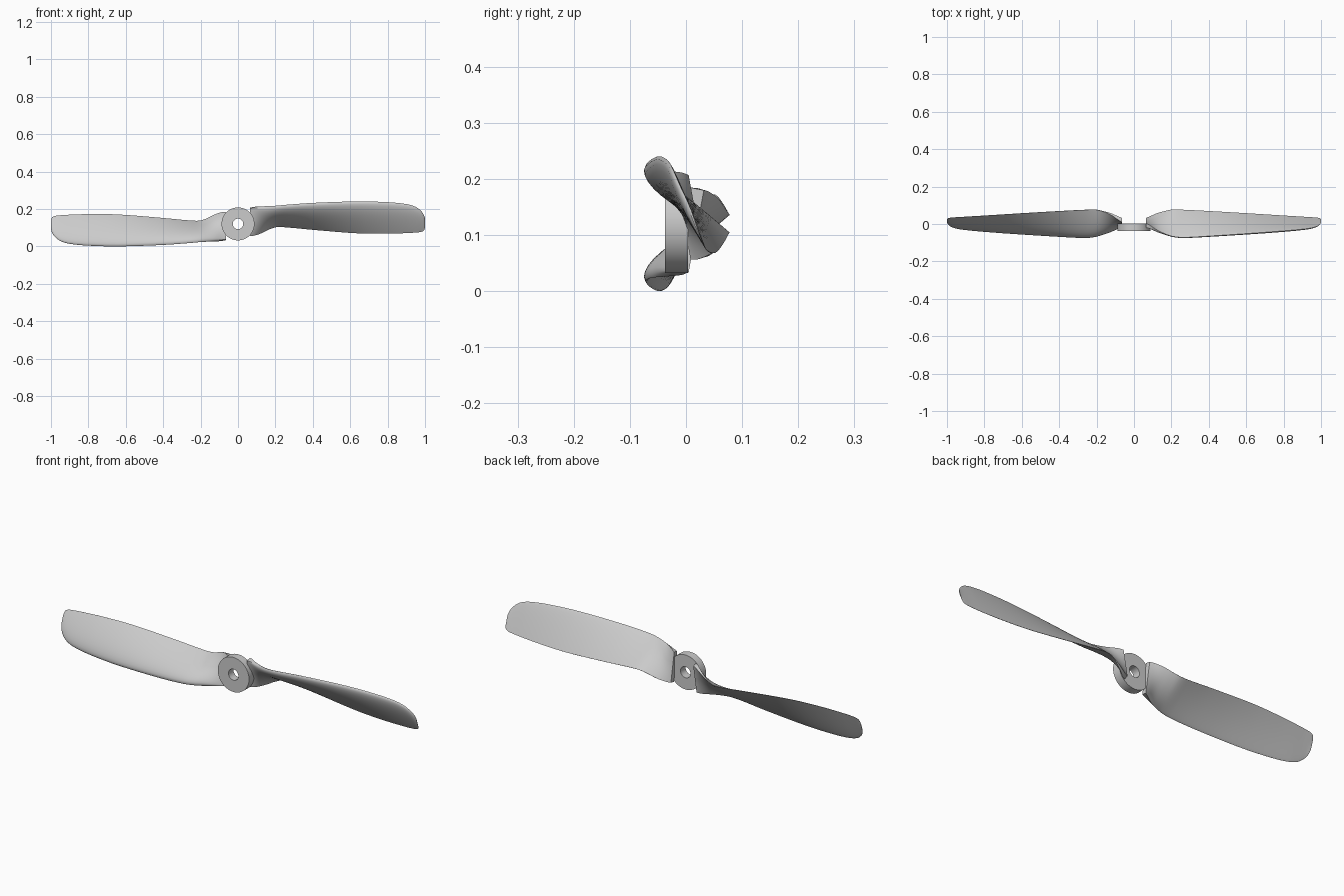
import bpy, bmesh
from math import sin, cos, pi, sqrt
from mathutils import Vector, Matrix

if "Cube" in bpy.data.objects:
    bpy.data.objects.remove(bpy.data.objects["Cube"])

AXIS_Z = 0.12

# blade stations: x, leading edge (y, z), trailing edge (y, z), thickness, root bluntness
STATIONS = [
    (0.063, -0.007, 0.204, 0.020, 0.058, 0.024, 1.0),
    (0.085, -0.016, 0.208, 0.032, 0.060, 0.024, 0.8),
    (0.125, -0.037, 0.211, 0.054, 0.073, 0.024, 0.4),
    (0.165, -0.053, 0.214, 0.068, 0.091, 0.025, 0.1),
    (0.205, -0.066, 0.217, 0.077, 0.103, 0.026, 0.0),
    (0.260, -0.072, 0.222, 0.076, 0.102, 0.026, 0.0),
    (0.400, -0.065, 0.232, 0.069, 0.089, 0.025, 0.0),
    (0.640, -0.049, 0.240, 0.055, 0.070, 0.022, 0.0),
    (0.800, -0.037, 0.236, 0.045, 0.068, 0.019, 0.0),
    (0.900, -0.028, 0.226, 0.039, 0.071, 0.016, 0.0),
    (0.950, -0.021, 0.211, 0.036, 0.074, 0.013, 0.0),
    (0.980, -0.011, 0.188, 0.034, 0.078, 0.010, 0.0),
    (0.995, 0.000, 0.165, 0.030, 0.086, 0.007, 0.0),
    (1.000, 0.008, 0.147, 0.024, 0.100, 0.003, 0.0),
]
N = 14  # points along each side of the section


def foil(t):
    return 10 * (0.2969 * sqrt(t) - 0.126 * t - 0.3516 * t**2 + 0.2843 * t**3 - 0.1015 * t**4)


def smooth_stations(keys, steps):
    # Catmull-Rom curve through the stations
    rows = []
    for i in range(len(keys) - 1):
        p1, p2 = keys[i], keys[i + 1]
        p0, p3 = keys[max(i - 1, 0)], keys[min(i + 2, len(keys) - 1)]
        ha = p2[0] - p1[0]
        for s in range(steps):
            u = s / steps
            row = []
            for a, b, c, d, in zip(p0, p1, p2, p3):
                m1 = (c - a) / (p2[0] - p0[0]) * ha
                m2 = (d - b) / (p3[0] - p1[0]) * ha
                row.append((2*u**3 - 3*u**2 + 1) * b + (u**3 - 2*u**2 + u) * m1
                           + (3*u**2 - 2*u**3) * c + (u**3 - u**2) * m2)
            rows.append(row)
    rows.append(keys[-1])
    return rows


def section(x, ly, lz, ty, tz, th, blunt):
    lead, trail = Vector((x, ly, lz)), Vector((x, ty, tz))
    d = trail - lead
    n = Vector((0, d.z, -d.y)).normalized()
    pts = []
    for side in (1, -1):
        for i in range(N + 1):
            t = 0.5 - 0.5 * cos(pi * i / N)
            if side < 0:
                t = 1 - t
            f = foil(t) * (0.86 if side > 0 else -0.14) + side * 0.02
            off = f * (1 - blunt) + side * 0.5 * blunt
            pts.append(lead + d * t + n * off * th)
    return pts


def finish(bm, name):
    bmesh.ops.recalc_face_normals(bm, faces=bm.faces[:])
    me = bpy.data.meshes.new(name)
    bm.to_mesh(me)
    bm.free()
    ob = bpy.data.objects.new(name, me)
    bpy.context.collection.objects.link(ob)
    bpy.ops.object.select_all(action='DESELECT')
    ob.select_set(True)
    bpy.context.view_layer.objects.active = ob
    bpy.ops.object.shade_smooth_by_angle(angle=0.6)
    return ob


def bridge(bm, a, b):
    for i in range(len(a)):
        j = (i + 1) % len(a)
        bm.faces.new((a[i], a[j], b[j], b[i]))


# twisted blades, the second turned half a revolution about the shaft
def make_blade(name, turn):
    bm = bmesh.new()
    loops = [[bm.verts.new(p) for p in section(*row)] for row in smooth_stations(STATIONS, 4)]
    for a, b in zip(loops, loops[1:]):
        bridge(bm, a, b)
    bm.faces.new(loops[0])
    bm.faces.new(loops[-1])
    c = Vector((0, 0, AXIS_Z))
    bmesh.ops.rotate(bm, cent=c, matrix=Matrix.Rotation(turn, 3, 'Y'), verts=bm.verts[:])
    finish(bm, name)


make_blade("right_blade", 0)
make_blade("left_blade", pi)

# hub disc with shaft hole
bm = bmesh.new()
rings = []
for r, y in ((0.028, -0.037), (0.088, -0.037), (0.088, 0.004), (0.028, 0.004)):
    rings.append([bm.verts.new((r * cos(2*pi*k/64), y, AXIS_Z + r * sin(2*pi*k/64)))
                  for k in range(64)])
for i in range(4):
    bridge(bm, rings[i], rings[(i + 1) % 4])
finish(bm, "hub")
